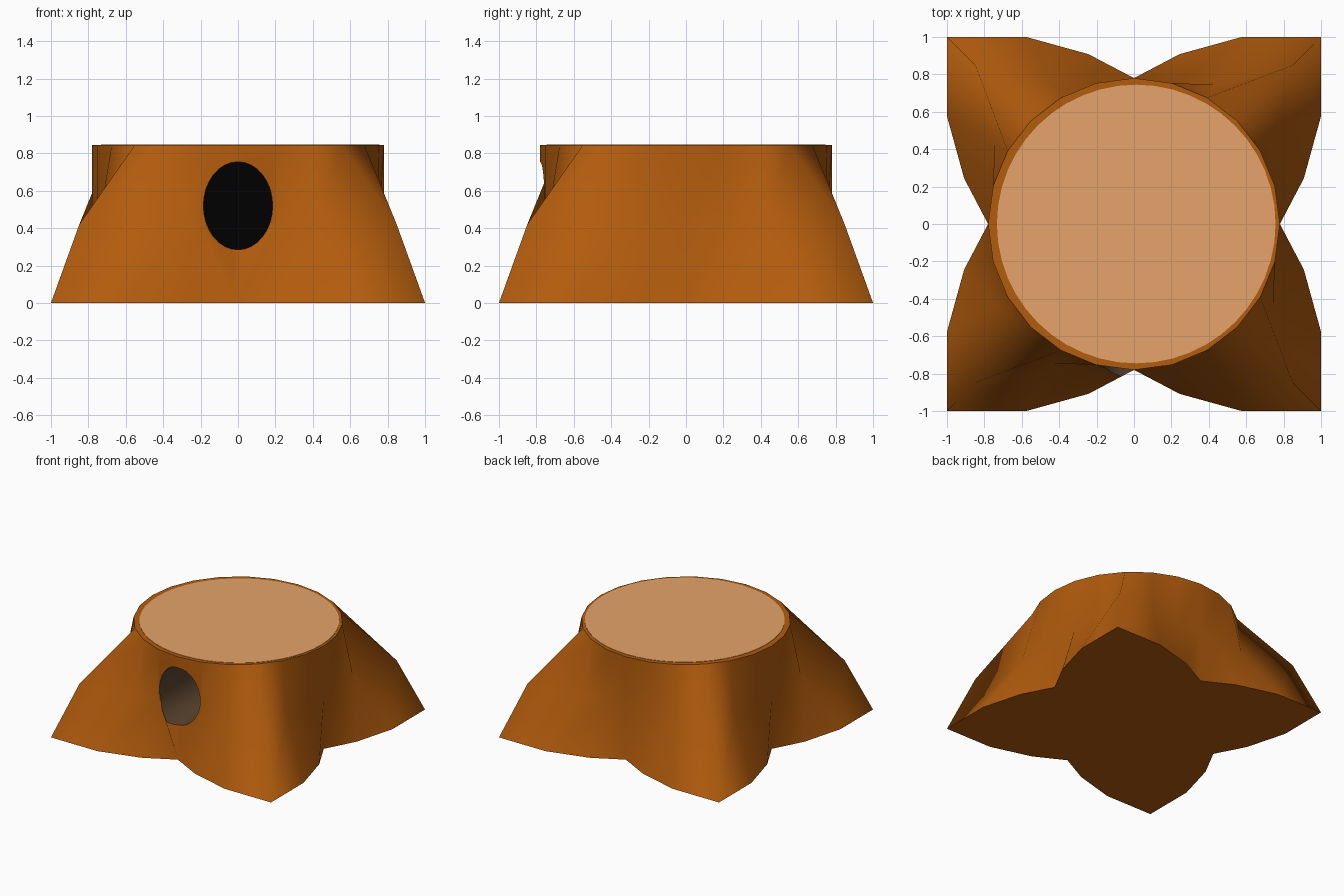
import bpy, bmesh, math
from mathutils import Matrix

if "Cube" in bpy.data.objects:
    bpy.data.objects.remove(bpy.data.objects["Cube"])

H, R, SIDES = 0.845, 0.78, 24


def material(name, rgb):
    m = bpy.data.materials.new(name)
    m.diffuse_color = (*rgb, 1)
    m.use_nodes = True
    m.node_tree.nodes["Principled BSDF"].inputs["Base Color"].default_value = m.diffuse_color
    return m


bark = material("bark brown", (0.45, 0.107, 0.004))
wood = material("cut wood", (0.79, 0.37, 0.145))
hollow_wall = material("hollow wall", (0.105, 0.06, 0.028))
black = material("hollow black", (0.0, 0.0, 0.0))


def make_object(name, bm, mats):
    bmesh.ops.recalc_face_normals(bm, faces=bm.faces[:])
    me = bpy.data.meshes.new(name)
    bm.to_mesh(me)
    bm.free()
    ob = bpy.data.objects.new(name, me)
    for m in mats:
        me.materials.append(m)
    bpy.context.collection.objects.link(ob)
    return ob


# Stump: rings whose radius swells toward the four diagonal roots
# each row: height, radii at 0, 15, 30 and 45 degrees from a root valley
rings = [(0, (R, 0.94, 1.155, 1.4142)),
         (0.42, (R, R, 0.86, 1.2)),
         (H, (R, R, R, R))]
bm = bmesh.new()
loops = []
for z, radii in rings:
    loop = []
    for i in range(SIDES):
        k = i % 6
        r = radii[min(k, 6 - k)]
        a = math.tau * i / SIDES
        loop.append(bm.verts.new((r * math.cos(a), r * math.sin(a), z)))
    loops.append(loop)
for lo, hi in zip(loops, loops[1:]):
    for i in range(SIDES):
        j = (i + 1) % SIDES
        bm.faces.new((lo[i], lo[j], hi[j], hi[i]))
bm.faces.new(loops[0][::-1])
bm.faces.new(loops[-1])
stump = make_object("stump", bm, [bark])

# Knot hole: elliptical cutter with dark walls and a black end
bm = bmesh.new()
bmesh.ops.create_cone(bm, cap_ends=True, segments=32, radius1=1, radius2=1, depth=1,
                      matrix=Matrix.Translation((0, -0.62, 0.52))
                      @ Matrix.Diagonal((0.185, 1.0, 0.235, 1))
                      @ Matrix.Rotation(math.pi / 2, 4, 'X'))
bm.normal_update()
for f in bm.faces:
    f.material_index = 1 if abs(f.normal.y) > 0.9 else 0
cutter = make_object("hole_cutter", bm, [hollow_wall, black])
cutter.hide_render = True

mod = stump.modifiers.new("knot hole", 'BOOLEAN')
mod.operation = 'DIFFERENCE'
mod.solver = 'EXACT'
mod.material_mode = 'TRANSFER'
mod.object = cutter
bpy.context.view_layer.objects.active = stump
stump.select_set(True)
bpy.ops.object.modifier_apply(modifier=mod.name)
bpy.data.objects.remove(cutter)

# Smooth bark and hole wall, crisp rims
bm = bmesh.new()
bm.from_mesh(stump.data)
bm.normal_update()


def group(f):
    if f.material_index == 0 and abs(f.normal.z) > 0.99:
        return -1
    return f.material_index


for f in bm.faces:
    f.smooth = group(f) != -1
for e in bm.edges:
    e.smooth = len({group(f) for f in e.link_faces}) == 1
bm.to_mesh(stump.data)
bm.free()

# Pale cut face on top
bm = bmesh.new()
bmesh.ops.create_cone(bm, cap_ends=True, segments=48, radius1=0.745, radius2=0.745,
                      depth=0.004, matrix=Matrix.Translation((0.012, 0, H + 0.001)))
make_object("cut_face", bm, [wood])
